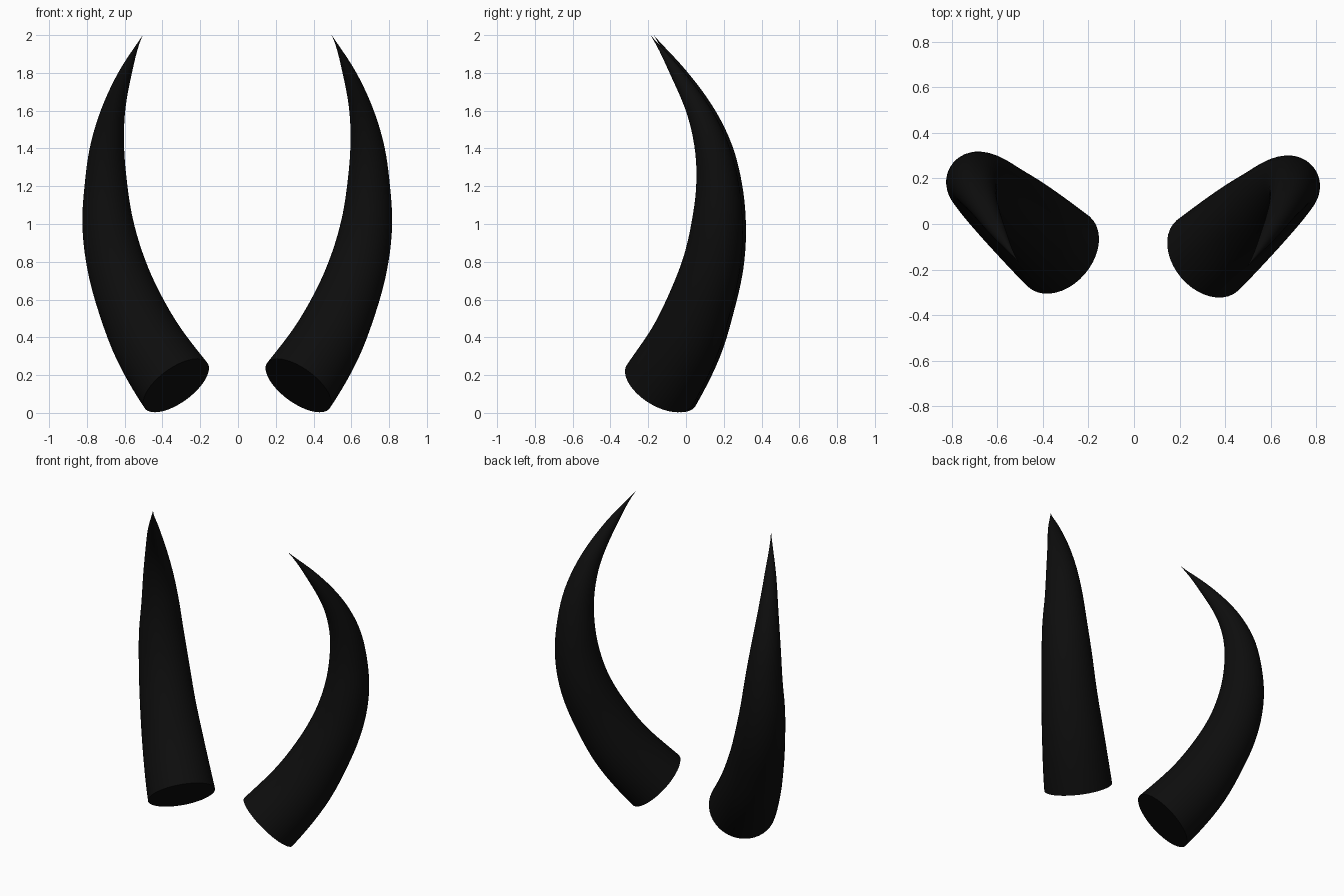
import bpy, bmesh, math
from mathutils import Vector

if "Cube" in bpy.data.objects:
    bpy.data.objects.remove(bpy.data.objects["Cube"])

SIDES, STEPS = 40, 5

# Centre line and radius of the right horn: (x, y, z, radius), base to tip.
# First and last entries only steer the end directions.
PATH = [
    (0.14, -0.29, -0.08, 0.212),
    (0.32, -0.14, 0.145, 0.205), (0.468, -0.01, 0.37, 0.188),
    (0.575, 0.08, 0.60, 0.168), (0.642, 0.138, 0.80, 0.153),
    (0.681, 0.165, 1.00, 0.136), (0.691, 0.167, 1.20, 0.114),
    (0.685, 0.137, 1.40, 0.091), (0.652, 0.065, 1.60, 0.063),
    (0.588, -0.05, 1.80, 0.034), (0.496, -0.188, 2.00, 0.0),
    (0.37, -0.34, 2.19, 0.0),
]

black = bpy.data.materials.new("horn black")
black.diffuse_color = (0.004, 0.004, 0.004, 1)
black.use_nodes = True
black.node_tree.nodes["Principled BSDF"].inputs["Base Color"].default_value = black.diffuse_color


def spline(p, t):
    """Catmull-Rom point through p[1]..p[2]."""
    a, b, c, d = (Vector(q) for q in p)
    return 0.5 * (2 * b + (c - a) * t + (2 * a - 5 * b + 4 * c - d) * t * t
                  + (3 * b - a - 3 * c + d) * t ** 3)


# Smooth samples along the horn
samples = []
for i in range(len(PATH) - 3):
    samples += [spline(PATH[i:i + 4], k / STEPS) for k in range(STEPS)]
samples.append(Vector(PATH[-2]))


def horn(name, side, offset):
    bm = bmesh.new()
    ref = Vector((0.65, -0.76, 0))          # sideways to the bend
    rings = []
    for i, s in enumerate(samples[:-1]):
        if i == 0:
            t = Vector(PATH[2][:3]) - Vector(PATH[0][:3])
        else:
            t = (samples[i + 1] - samples[i - 1]).to_3d()
        t.normalize()
        u = (ref - t * ref.dot(t)).normalized()
        v = t.cross(u)
        ring = []
        for k in range(SIDES):
            a = 2 * math.pi * k / SIDES
            p = s.to_3d() + (u * math.cos(a) + v * math.sin(a)) * s.w
            ring.append(bm.verts.new((p.x * side + offset[0], p.y + offset[1], p.z)))
        rings.append(ring)
    tip = samples[-1]
    apex = bm.verts.new((tip.x * side + offset[0], tip.y + offset[1], tip.z))
    # Flat base, tapering wall, pointed tip
    bm.faces.new(rings[0])
    for k in range(SIDES):
        n = (k + 1) % SIDES
        for r0, r1 in zip(rings, rings[1:]):
            bm.faces.new((r0[k], r0[n], r1[n], r1[k]))
        bm.faces.new((rings[-1][k], rings[-1][n], apex))
    bmesh.ops.recalc_face_normals(bm, faces=bm.faces)
    me = bpy.data.meshes.new(name)
    bm.to_mesh(me)
    bm.free()
    me.materials.append(black)
    ob = bpy.data.objects.new(name, me)
    bpy.context.collection.objects.link(ob)
    bpy.ops.object.select_all(action='DESELECT')
    ob.select_set(True)
    bpy.context.view_layer.objects.active = ob
    bpy.ops.object.shade_smooth_by_angle(angle=math.radians(40))


horn("right_horn", 1, (0, 0))
horn("left_horn", -1, (-0.008, 0.017))
